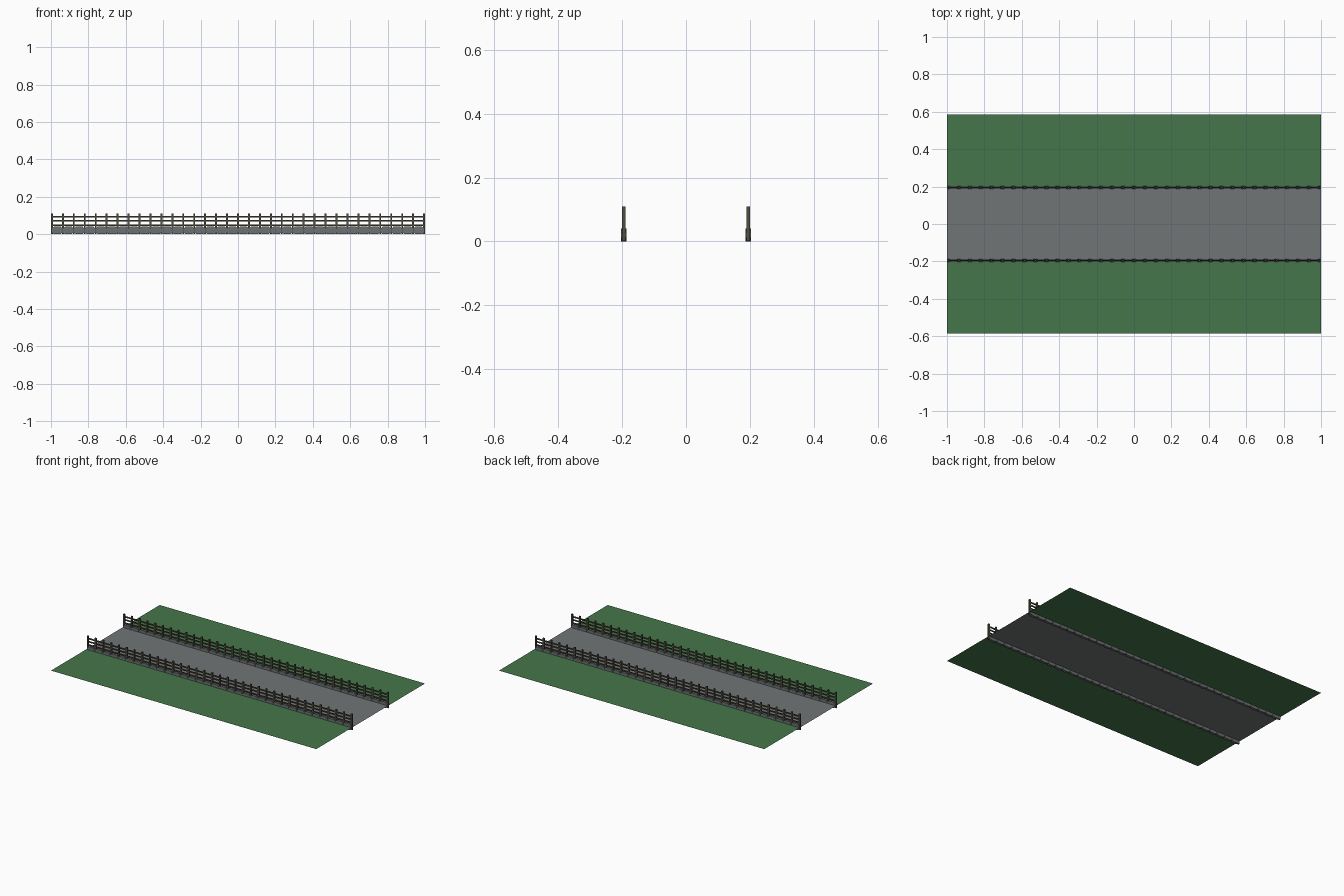
import bpy, bmesh

if "Cube" in bpy.data.objects:
    bpy.data.objects.remove(bpy.data.objects["Cube"])

def material(name, rgb):
    m = bpy.data.materials.new(name)
    m.diffuse_color = (*rgb, 1)
    m.use_nodes = True
    m.node_tree.nodes["Principled BSDF"].inputs["Base Color"].default_value = m.diffuse_color
    return m

grass = material("grass green", (0.06, 0.18, 0.07))
asphalt = material("asphalt grey", (0.165, 0.178, 0.182))
stone = material("stone grey", (0.15, 0.165, 0.17))
post_wood = material("post brown", (0.085, 0.075, 0.05))
rail_wood = material("rail brown", (0.06, 0.052, 0.036))

def finish(name, bm, mat):
    bmesh.ops.recalc_face_normals(bm, faces=bm.faces)
    me = bpy.data.meshes.new(name)
    bm.to_mesh(me)
    bm.free()
    me.materials.append(mat)
    ob = bpy.data.objects.new(name, me)
    bpy.context.collection.objects.link(ob)

def box(bm, c, s):
    vs = bmesh.ops.create_cube(bm, size=1)["verts"]
    for v in vs:
        v.co = [c[i] + v.co[i] * s[i] for i in range(3)]

def sheet(name, y0, y1, mat):
    me = bpy.data.meshes.new(name)
    z = 0.02
    me.from_pydata([(-1, y0, z), (1, y0, z), (1, y1, z), (-1, y1, z)], [], [(0, 1, 2, 3)])
    me.materials.append(mat)
    bpy.context.collection.objects.link(bpy.data.objects.new(name, me))

# Flat ground strips
FY = 0.195
sheet("road", -FY, FY, asphalt)
sheet("grass_front", -0.585, -FY, grass)
sheet("grass_back", FY, 0.585, grass)

N = 34
HALF = 0.995
STEP = 2 * HALF / N

def stone_block(bm, x, y):
    # elongated octagon seen from the front, extruded across the kerb
    a, b, h, w = STEP * 0.49, STEP * 0.32, 0.04, 0.009
    prof = [(-b, 0), (b, 0), (a, 0.012), (a, 0.028), (b, h), (-b, h), (-a, 0.028), (-a, 0.012)]
    f = [bm.verts.new((x + px, y - w, pz)) for px, pz in prof]
    r = [bm.verts.new((x + px, y + w, pz)) for px, pz in prof]
    bm.faces.new(f)
    bm.faces.new(r[::-1])
    for i in range(8):
        j = (i + 1) % 8
        bm.faces.new((f[i], r[i], r[j], f[j]))

for side, y in (("front", -FY), ("back", FY)):
    # Kerb stones between posts
    bm = bmesh.new()
    for i in range(N):
        stone_block(bm, -HALF + (i + 0.5) * STEP, y)
    finish("kerb_stones_" + side, bm, stone)
    # Posts
    bm = bmesh.new()
    for i in range(N + 1):
        box(bm, (-HALF + i * STEP, y, 0.056), (0.01, 0.01, 0.108))
    finish("fence_posts_" + side, bm, post_wood)
    # Rails
    bm = bmesh.new()
    for z in (0.049, 0.071, 0.092):
        box(bm, (0, y, z), (2 * HALF, 0.006, 0.008))
    finish("fence_rails_" + side, bm, rail_wood)
